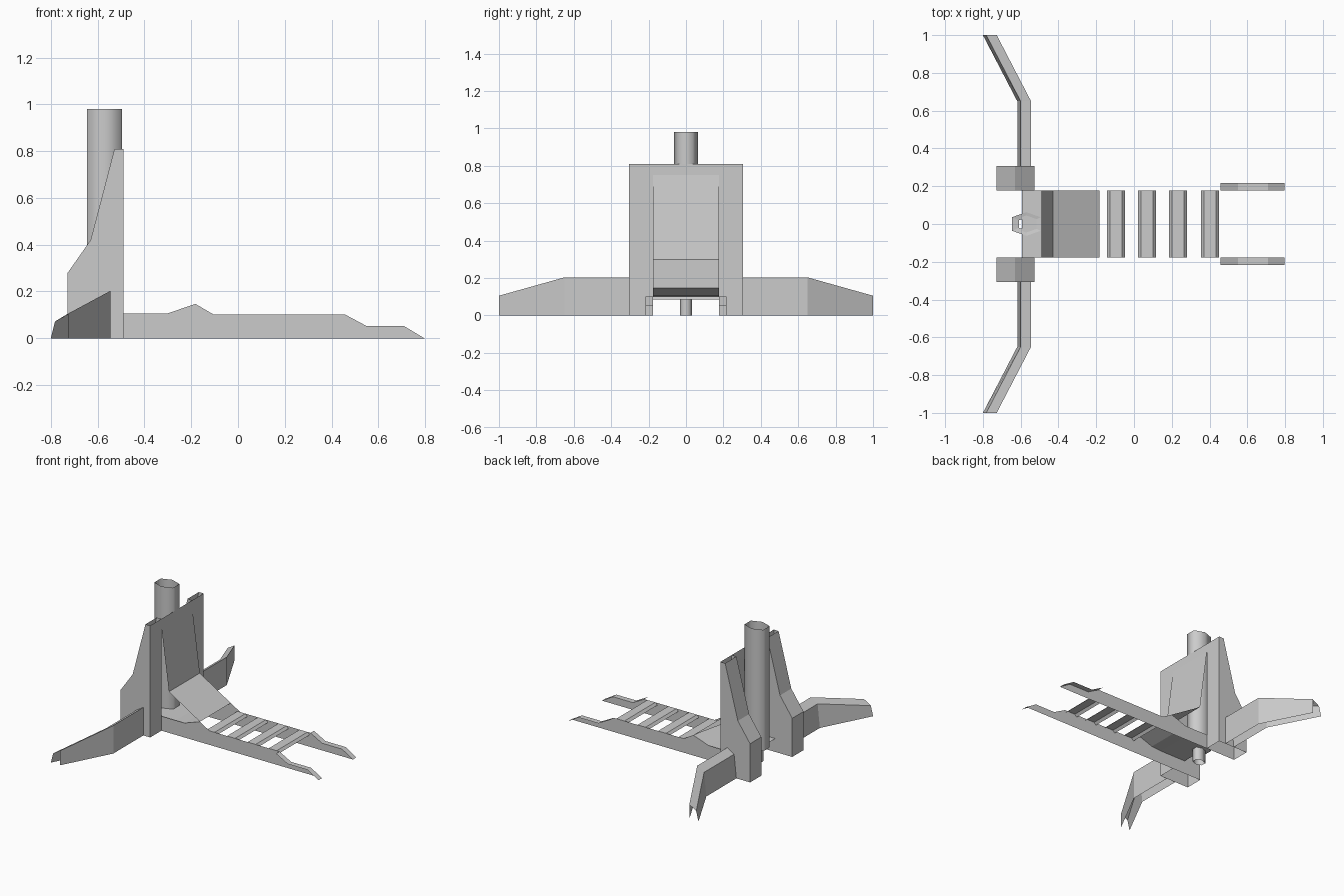
import bpy

if "Cube" in bpy.data.objects:
    bpy.data.objects.remove(bpy.data.objects["Cube"])

IN, OUT = 0.177, 0.306      # inner and outer y of the towers


def make(name, verts, faces, mirror=False, smooth=False):
    """Mesh object, optionally mirrored across y = 0."""
    me = bpy.data.meshes.new(name)
    me.from_pydata(verts, [], faces)
    ob = bpy.data.objects.new(name, me)
    bpy.context.collection.objects.link(ob)
    for p in me.polygons:
        p.use_smooth = smooth
    if mirror:
        m = ob.modifiers.new("mirror", 'MIRROR')
        m.use_axis = (False, True, False)
        m.use_mirror_merge = False
    return ob


def loft(name, rings, closed=False, **kw):
    """Skin a row of equal-sized point rings, ends left open."""
    n = len(rings[0])
    verts = [p for r in rings for p in r]
    faces = []
    for i in range(len(rings) - 1):
        for j in range(n if closed else n - 1):
            k = (j + 1) % n
            faces.append((i * n + j, i * n + k, (i + 1) * n + k, (i + 1) * n + j))
    return make(name, verts, faces, **kw)


def sheet(name, profile, y0, y1, **kw):
    """Extrude an open x-z profile along y."""
    return loft(name, [[(x, y, z) for x, z in profile] for y in (y0, y1)], **kw)


def wall(name, profile, y):
    """Flat x-z polygon at +y and -y."""
    return make(name, [(x, y, z) for x, z in profile],
                [tuple(range(len(profile)))], mirror=True)


# Towers: two side walls, sloped back, straight front, open top and bottom
back = [(-0.728, 0), (-0.728, 0.28), (-0.63, 0.42), (-0.528, 0.81)]
front = [(-0.49, 0.81), (-0.49, 0)]
sheet("tower_back", back, IN, OUT, mirror=True)
sheet("tower_front", front, IN, OUT, mirror=True)
wall("tower_outer_wall", back + front, OUT)
wall("tower_inner_wall", back + front, IN)

# Folded panel between the towers, returning underneath as a floor
sheet("centre_panel", [(-0.49, 0.81), (-0.49, 0.75), (-0.43, 0.298),
                       (-0.182, 0.147), (-0.305, 0.103), (-0.385, 0.097),
                       (-0.592, 0.097)], -IN, IN)

# Hexagonal column with a narrower foot
hexagon = [(-0.075, -0.036), (0, -0.063), (0.075, -0.036),
           (0.075, 0.036), (0, 0.063), (-0.075, 0.036)]


def hex_ring(scale, z):
    return [(-0.57 + x * scale, y * scale, z) for x, y in hexagon]


loft("column", [hex_ring(1, 0.98), hex_ring(1, 0.1)], closed=True, smooth=True)
loft("column_flange", [hex_ring(1, 0.1), hex_ring(0.53, 0.095)], closed=True)
loft("column_foot", [hex_ring(0.53, 0.095), hex_ring(0.53, 0)], closed=True, smooth=True)


# Swept-back side wings, open underneath and at the tip
def wing_section(y, xf, top, shoulder):
    return [(xf, y, 0), (xf, y, top), (xf - 0.055, y, shoulder), (xf - 0.073, y, 0)]


loft("wing", [wing_section(OUT, -0.545, 0.203, 0.17),
              wing_section(0.65, -0.545, 0.203, 0.17),
              wing_section(1.0, -0.727, 0.105, 0.072)], mirror=True)

# Ladder rails with a lip along the tapered end
rail_end = [(0.457, 0.102), (0.55, 0.052), (0.71, 0.052), (0.797, 0)]
wall("rail", [(-0.49, 0), (-0.49, 0.105), (-0.305, 0.105), (-0.182, 0.147),
              (-0.105, 0.102)] + rail_end, IN)
sheet("rail_lip", rail_end, IN, 0.217, mirror=True)

# Ladder rungs with chamfered edges
for i, x in enumerate((-0.096, 0.068, 0.233, 0.402)):
    sheet(f"rung_{i + 1}", [(x - 0.048, 0.085), (x - 0.032, 0.102),
                            (x + 0.032, 0.102), (x + 0.048, 0.085)], -IN, IN)
